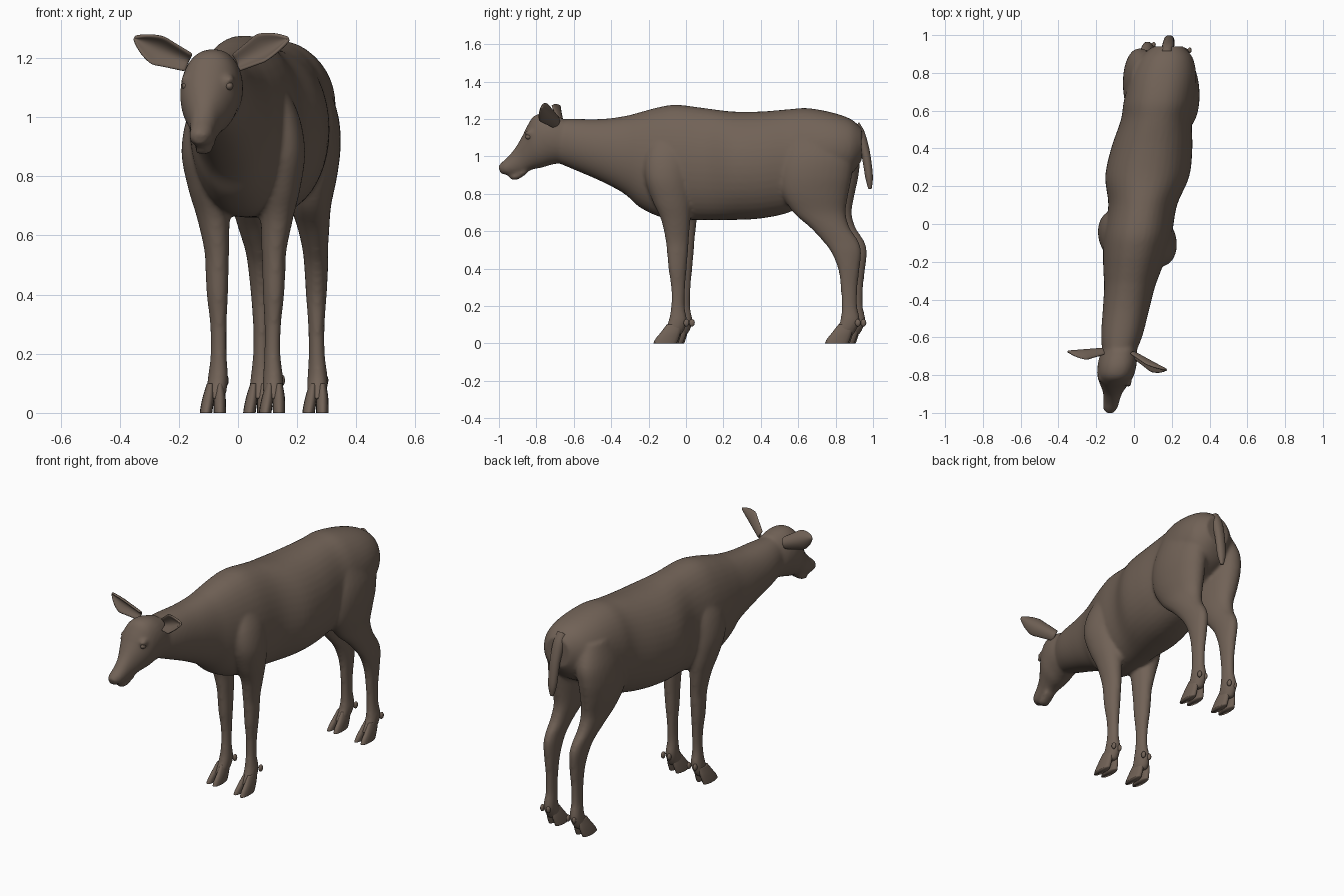
import bpy, bmesh, math
from mathutils import Vector

brown = bpy.data.materials.new("brown_hide")
brown.diffuse_color = (0.165, 0.122, 0.094, 1)


def mid(y):
    """x of the animal's midline, which runs at a slight angle."""
    return 0.03 + 0.16 * y


def spline(rows, steps=5):
    """Catmull-Rom interpolation through rows of numbers."""
    out = []
    for i in range(len(rows) - 1):
        a, b, c, d = (rows[max(0, min(len(rows) - 1, i + k))] for k in (-1, 0, 1, 2))
        for s in range(steps):
            t = s / steps
            out.append([0.5 * (2*q + (r-p)*t + (2*p-5*q+4*r-s_)*t*t + (3*q-p-3*r+s_)*t**3)
                        for p, q, r, s_ in zip(a, b, c, d)])
    out.append(list(rows[-1]))
    return out


def loft(bm, rows, n=28, side=0):
    """Skin rings given as (y1, z1, y2, z2, half_width, side_offset)."""
    rings = []
    for y1, z1, y2, z2, hw, off in spline([tuple(r) + (0,) * (6 - len(r)) for r in rows]):
        cy, cz = (y1 + y2) / 2, (z1 + z2) / 2
        cx = mid(cy) + side * off
        ring = []
        for k in range(n):
            a = math.tau * k / n
            c, s = math.cos(a), math.sin(a)
            w = hw * math.copysign(abs(s) ** 0.9, s)
            ring.append(bm.verts.new((cx + w, cy + (y1 - cy) * c - 0.16 * (side * off + w) * (side != 0),
                                      cz + (z1 - cz) * c)))
        rings.append(ring)
    for p, q in zip(rings, rings[1:]):
        for k in range(n):
            bm.faces.new((p[k], p[(k+1) % n], q[(k+1) % n], q[k]))
    bm.faces.new(rings[0])
    bm.faces.new(rings[-1][::-1])


def finish(name, bm):
    bmesh.ops.recalc_face_normals(bm, faces=bm.faces)
    me = bpy.data.meshes.new(name)
    bm.to_mesh(me)
    bm.free()
    me.materials.append(brown)
    me.polygons.foreach_set("use_smooth", [True] * len(me.polygons))
    ob = bpy.data.objects.new(name, me)
    bpy.context.collection.objects.link(ob)
    return ob


def ball(bm, loc, size):
    made = bmesh.ops.create_uvsphere(bm, u_segments=16, v_segments=10, radius=1)["verts"]
    for v in made:
        v.co = Vector(loc) + Vector(a * b for a, b in zip(v.co, size))


bm = bmesh.new()

# torso and neck: y, top, bottom, half width
torso = [(-0.72, 1.20, 0.98, 0.075), (-0.60, 1.20, 0.93, 0.108), (-0.45, 1.20, 0.865, 0.123),
         (-0.33, 1.215, 0.80, 0.135), (-0.25, 1.235, 0.73, 0.152), (-0.15, 1.262, 0.68, 0.17),
         (-0.05, 1.276, 0.662, 0.18), (0.10, 1.258, 0.66, 0.182), (0.25, 1.24, 0.66, 0.222),
         (0.40, 1.24, 0.668, 0.215), (0.55, 1.252, 0.70, 0.188), (0.65, 1.258, 0.76, 0.188),
         (0.78, 1.235, 0.84, 0.175), (0.88, 1.20, 0.90, 0.14), (0.94, 1.15, 0.98, 0.08)]
loft(bm, [(y, t, y, b, w) for y, t, b, w in torso], 40)

# head and lower jaw
loft(bm, [(-1.005, 0.945, -0.99, 0.908, 0.022), (-0.985, 0.968, -0.955, 0.90, 0.039),
          (-0.95, 1.0, -0.92, 0.90, 0.043), (-0.91, 1.05, -0.87, 0.91, 0.052),
          (-0.875, 1.11, -0.82, 0.93, 0.074), (-0.845, 1.17, -0.77, 0.94, 0.094),
          (-0.81, 1.218, -0.72, 0.955, 0.102), (-0.75, 1.23, -0.66, 0.965, 0.10),
          (-0.67, 1.21, -0.60, 0.97, 0.085)], 32)
loft(bm, [(-0.95, 0.896, -0.935, 0.874, 0.018), (-0.92, 0.905, -0.90, 0.876, 0.03),
          (-0.86, 0.94, -0.85, 0.908, 0.035)])

# legs: z, front y, back y, half width, distance from midline
front = [(1.12, -0.16, 0.03, 0.05, 0.085), (1.0, -0.20, 0.05, 0.085, 0.105),
         (0.88, -0.20, 0.05, 0.097, 0.112), (0.76, -0.16, 0.05, 0.08, 0.11),
         (0.66, -0.115, 0.04, 0.056, 0.107), (0.55, -0.093, 0.03, 0.042, 0.097),
         (0.48, -0.085, 0.025, 0.039, 0.096), (0.40, -0.078, 0.018, 0.036, 0.095),
         (0.30, -0.065, 0.01, 0.028, 0.092), (0.20, -0.065, 0.007, 0.027, 0.091),
         (0.12, -0.078, 0.02, 0.034, 0.093), (0.07, -0.10, 0.005, 0.034, 0.096),
         (0.045, -0.11, -0.01, 0.03, 0.098)]
hind = [(1.12, 0.56, 0.86, 0.08, 0.08), (1.0, 0.53, 0.91, 0.095, 0.10),
        (0.90, 0.52, 0.905, 0.093, 0.11), (0.80, 0.53, 0.885, 0.085, 0.107),
        (0.70, 0.59, 0.87, 0.068, 0.10), (0.62, 0.68, 0.89, 0.053, 0.10),
        (0.55, 0.745, 0.935, 0.043, 0.097), (0.49, 0.79, 0.952, 0.04, 0.095),
        (0.40, 0.828, 0.943, 0.035, 0.093), (0.30, 0.842, 0.932, 0.028, 0.093),
        (0.20, 0.847, 0.93, 0.027, 0.094), (0.12, 0.84, 0.945, 0.034, 0.096),
        (0.07, 0.815, 0.925, 0.034, 0.098), (0.045, 0.80, 0.91, 0.03, 0.10)]
for side in (-1, 1):
    for leg in (front, hind):
        loft(bm, [(f, z, b, z, w, o) for z, f, b, w, o in leg], side=side)
    # brow above each eye
    ball(bm, (mid(-0.82) + side * 0.072, -0.82 - side * 0.012, 1.125), (0.02, 0.03, 0.018))

body = finish("body", bm)
m = body.modifiers.new("blend", "REMESH")
m.mode, m.voxel_size, m.use_smooth_shade = "VOXEL", 0.01, True
m = body.modifiers.new("soften", "SMOOTH")
m.factor, m.iterations = 0.5, 6

# cloven hooves and dewclaws
for label, toe in (("front", -0.155), ("hind", 0.762)):
    for side, word in ((-1, "left"), (1, "right")):
        bm = bmesh.new()
        for claw in (-1, 1):
            o = 0.1 + claw * 0.0215
            loft(bm, [(toe, 0.0, toe + 0.125, 0.0, 0.021, o + claw * 0.002),
                      (toe + 0.012, 0.025, toe + 0.135, 0.025, 0.021, o),
                      (toe + 0.04, 0.06, toe + 0.145, 0.06, 0.019, o - claw * 0.003),
                      (toe + 0.07, 0.10, toe + 0.15, 0.10, 0.012, o - claw * 0.006)], 16, side)
            y = toe + 0.172
            ball(bm, (mid(y) + side * 0.095 + claw * 0.02, y - side * 0.015, 0.11),
                 (0.011, 0.015, 0.02))
        finish(f"{label}_{word}_hoof", bm)

# tail
bm = bmesh.new()
loft(bm, [(0.925, 1.182, 0.88, 1.13, 0.03), (0.955, 1.13, 0.91, 1.08, 0.033),
          (0.98, 1.04, 0.935, 1.02, 0.03), (0.994, 0.95, 0.95, 0.94, 0.028),
          (0.999, 0.88, 0.96, 0.88, 0.024), (0.992, 0.825, 0.975, 0.825, 0.01)], 20)
finish("tail", bm)

# eyes
for side, word in ((-1, "left"), (1, "right")):
    bm = bmesh.new()
    ball(bm, (mid(-0.83) + side * 0.073, -0.83 - side * 0.012, 1.105), (0.014, 0.018, 0.014))
    finish(f"{word}_eye", bm)


# ears: cupped leaves opening forward
def ear(name, base, tip, up):
    base, tip = Vector(base), Vector(tip)
    along = tip - base
    up = Vector(up)
    up = (up - along * up.dot(along) / along.length_squared).normalized()
    fwd = along.cross(up).normalized()
    if fwd.y > 0:
        fwd = -fwd
    bm = bmesh.new()
    grid = []
    for i in range(15):
        u = i / 14
        w = 0.049 * (0.5 + 1.1 * u) * min(1, 2.2 * (1 - u)) ** 0.8 if u > 0.45 else 0.032 + 0.037 * u
        w = max(w, 0.004)
        grid.append([bm.verts.new(base + along * u + up * w * v + fwd * (0.75 * w * v * v - 0.015))
                     for v in (-1, -0.7, -0.35, 0, 0.35, 0.7, 1)])
    for p, q in zip(grid, grid[1:]):
        for k in range(6):
            bm.faces.new((p[k], p[k+1], q[k+1], q[k]))
    ob = finish(name, bm)
    s = ob.modifiers.new("thickness", "SOLIDIFY")
    s.thickness, s.offset = 0.012, 0
    ob.modifiers.new("round", "SUBSURF").levels = 1


ear("left_ear", (-0.165, -0.675, 1.185), (-0.352, -0.69, 1.265), (0, -0.25, 1))
ear("right_ear", (-0.01, -0.69, 1.18), (0.165, -0.785, 1.268), (0, 0.25, 1))
